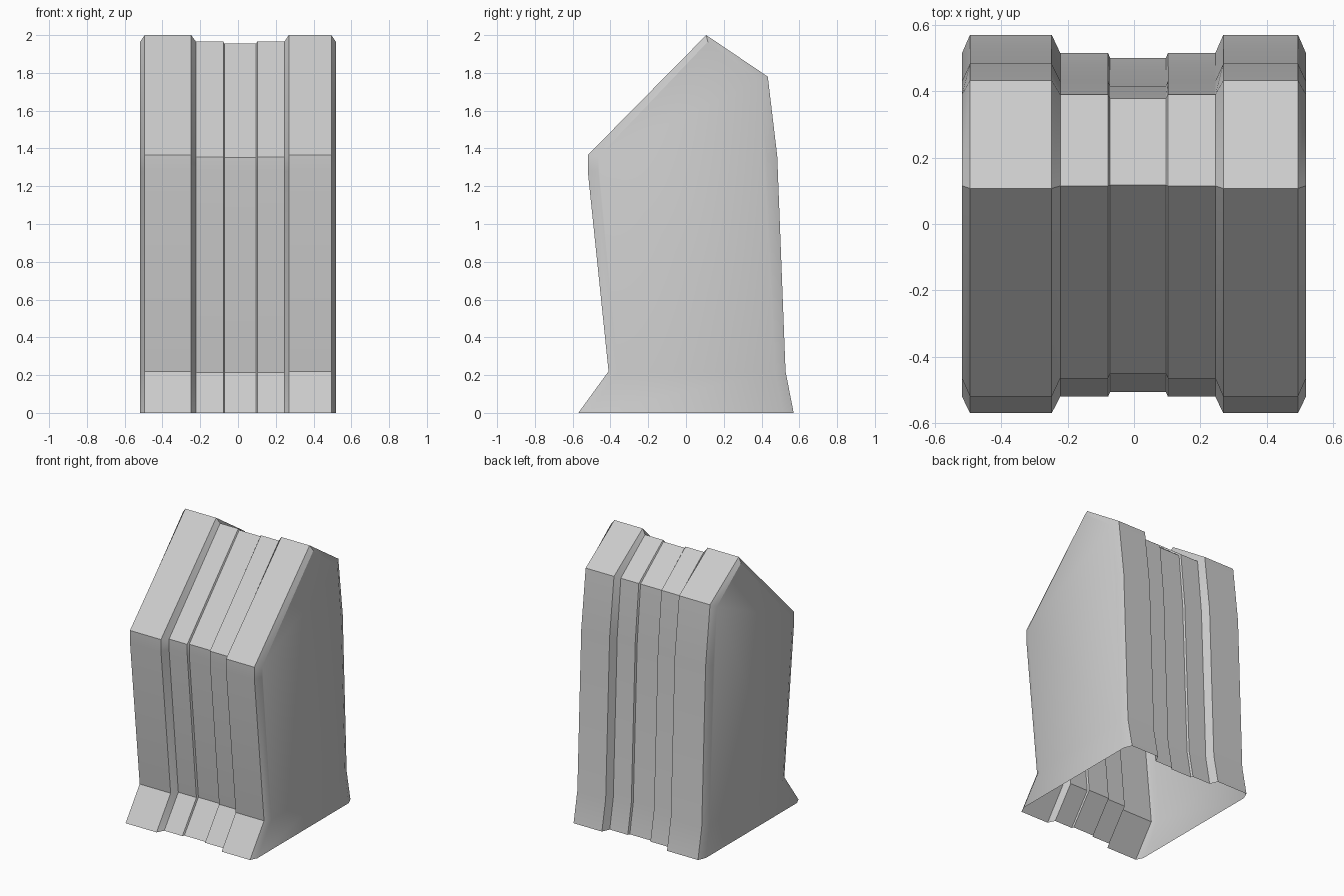
import bpy, bmesh, math

if "Cube" in bpy.data.objects:
    bpy.data.objects.remove(bpy.data.objects["Cube"])

# Side profile (y, z): full size on the raised ribs, inset in the recesses
FULL = [(-0.57, 0), (-0.41, 0.22), (-0.52, 1.28), (-0.52, 1.365), (0.107, 2.0),
        (0.433, 1.78), (0.483, 1.36), (0.527, 0.22), (0.57, 0)]
INSET = [(-0.52, 0), (-0.36, 0.215), (-0.465, 1.28), (-0.465, 1.355), (0.115, 1.965),
         (0.39, 1.757), (0.43, 1.355), (0.475, 0.215), (0.515, 0)]

# Sections across the width: (x, inset amount)
SECTIONS = [(-0.518, 1), (-0.494, 0), (-0.248, 0), (-0.222, 1), (-0.078, 1), (-0.072, 1.27),
            (0.096, 1.27), (0.102, 1), (0.245, 1), (0.269, 0), (0.494, 0), (0.518, 1)]


def section(bm, x, t):
    return [bm.verts.new((x, a[0] + (b[0] - a[0]) * t, a[1] + (b[1] - a[1]) * t))
            for a, b in zip(FULL, INSET)]


# Shell lofted through the sections, closed at both ends, open underneath
bm = bmesh.new()
rows = [section(bm, x, t) for x, t in SECTIONS]
for r, s in zip(rows, rows[1:]):
    for i in range(len(FULL) - 1):
        bm.faces.new((r[i], s[i], s[i + 1], r[i + 1]))
bm.faces.new(rows[0])
bm.faces.new(rows[-1][::-1])
bmesh.ops.recalc_face_normals(bm, faces=bm.faces[:])

mesh = bpy.data.meshes.new("ribbed_housing")
bm.to_mesh(mesh)
bm.free()
housing = bpy.data.objects.new("ribbed_housing", mesh)
bpy.context.collection.objects.link(housing)

# Soft shading over the shallow creases only
bpy.context.view_layer.objects.active = housing
housing.select_set(True)
bpy.ops.object.shade_smooth_by_angle(angle=math.radians(30))
